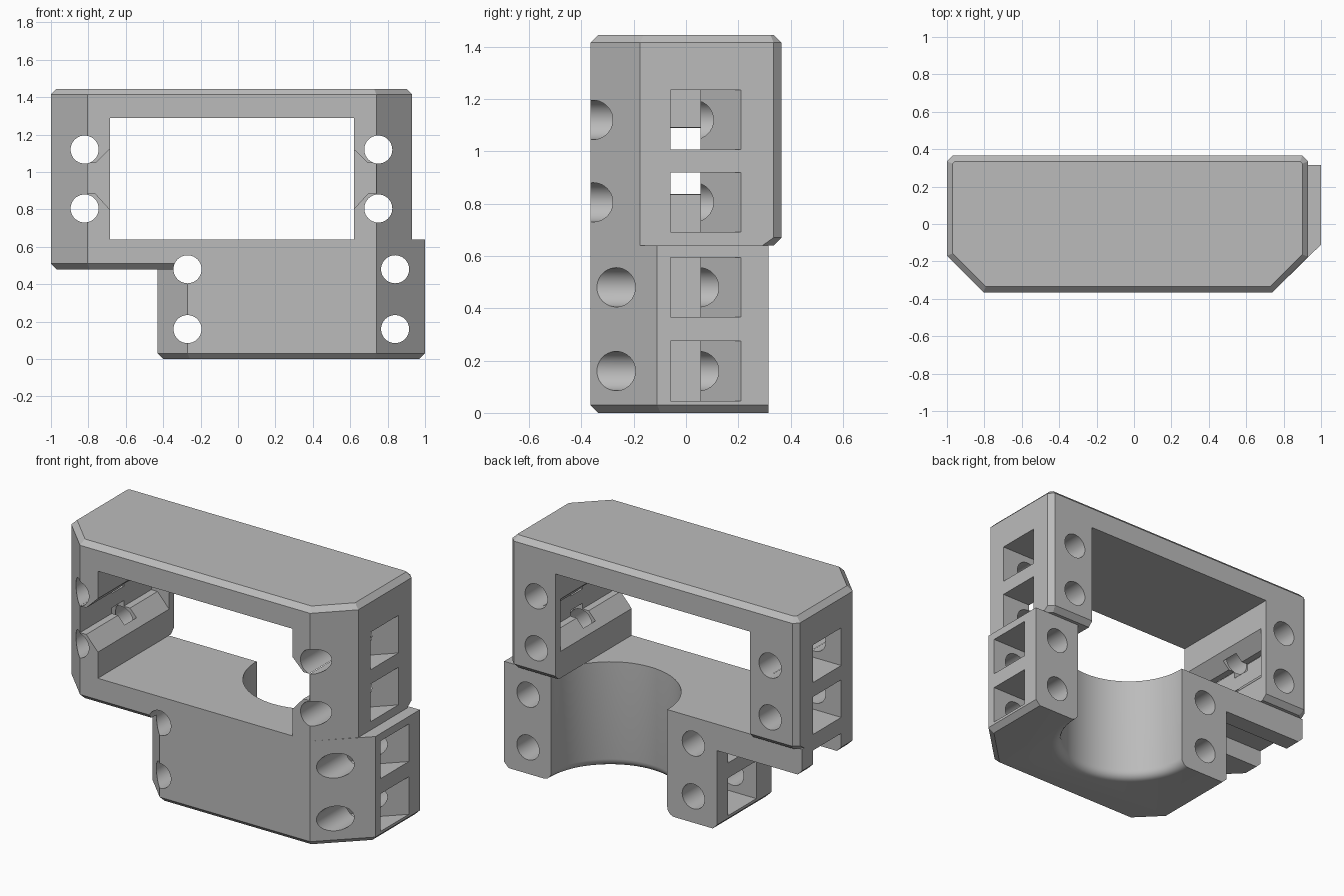
import bpy, math
from mathutils import Vector

if "Cube" in bpy.data.objects:
    bpy.data.objects.remove(bpy.data.objects["Cube"])

grey = bpy.data.materials.new("light_grey")
grey.diffuse_color = (0.5, 0.5, 0.5, 1)
grey.use_nodes = True
grey.node_tree.nodes["Principled BSDF"].inputs["Base Color"].default_value = grey.diffuse_color


def inset(poly, d, rule=lambda n: True):
    """Move the edges of a counter-clockwise polygon inward where rule(normal) holds."""
    lines = []
    for i, p in enumerate(poly):
        a, b = Vector(p), Vector(poly[(i + 1) % len(poly)])
        n = Vector(((b - a).y, -(b - a).x)).normalized()
        lines.append((n, n.dot(a) - (d if rule(n) else 0)))
    out = []
    for i in range(len(lines)):
        (n, c), (m, e) = lines[i - 1], lines[i]
        det = n.x * m.y - n.y * m.x
        out.append(((c * m.y - n.y * e) / det, (n.x * e - c * m.x) / det))
    return out


def loft(name, sections, axis='Z'):
    """Solid from matching polygons stacked along an axis."""
    n = len(sections[0][0])
    place = (lambda u, v, w: (u, v, w)) if axis == 'Z' else (lambda u, v, w: (u, w, v))
    verts = [place(u, v, w) for poly, w in sections for u, v in poly]
    faces = [tuple(reversed(range(n))), tuple(range(len(verts) - n, len(verts)))]
    for k in range(len(sections) - 1):
        for i in range(n):
            j = (i + 1) % n
            faces.append((k * n + i, k * n + j, k * n + n + j, k * n + n + i))
    if axis != 'Z':
        faces = [tuple(reversed(f)) for f in faces]
    me = bpy.data.meshes.new(name)
    me.from_pydata(verts, [], faces)
    me.materials.append(grey)
    ob = bpy.data.objects.new(name, me)
    bpy.context.collection.objects.link(ob)
    return ob


def circle(cx, cy, r, n=48):
    return [(cx + r * math.cos(2 * math.pi * i / n), cy + r * math.sin(2 * math.pi * i / n)) for i in range(n)]


def combine(target, other, op):
    bpy.context.view_layer.objects.active = target
    m = target.modifiers.new(op, 'BOOLEAN')
    m.operation, m.solver, m.object = op, 'EXACT', other
    bpy.ops.object.modifier_apply(modifier=m.name)
    bpy.data.objects.remove(other)


C = 0.03  # edge chamfer
not_back = lambda n: n.y < 0.1

# Lower block with chamfered front corners and bottom rim
low = [(-0.43, -0.205), (-0.27, -0.365), (0.74, -0.365), (1.0, -0.11), (1.0, 0.315), (-0.43, 0.315)]
body = loft("bracket_body", [(inset(low, C, not_back), 0), (low, C), (low, 0.64)])

# Overhanging floor on the left
floor = [(-1, -0.17), (-0.805, -0.365), (-0.2, -0.365), (-0.2, 0.315), (-1, 0.315)]
under = inset(floor, C, lambda n: n.y < 0.1 and n.x < 0.5)
combine(body, loft("overhang", [(under, 0.48), (floor, 0.51), (floor, 0.64)]), 'UNION')

# Round recess at the back, flared at the bottom
rc = (0.295, 0.305)
steps = [(0.39 + 0.05 * (1 - math.sin(a)), 0.05 * (1 - math.cos(a)))
         for a in [math.pi / 2 * i / 5 for i in range(6)]]
flare = [(circle(*rc, 0.44, 80), -0.1)] + [(circle(*rc, r, 80), z) for r, z in steps]
combine(body, loft("recess", flare + [(circle(*rc, 0.39, 80), 0.8)]), 'DIFFERENCE')

# Upper frame with window
up = [(-1, -0.17), (-0.805, -0.365), (0.74, -0.365), (0.93, -0.175),
      (0.93, 0.335), (0.90, 0.365), (-0.97, 0.365), (-1, 0.335)]
lip = inset(up, C, lambda n: n.y > 0.1)
frame = loft("frame", [(lip, 0.64), (up, 0.67), (up, 1.415), (inset(up, C), 1.445)])
window = [(-0.685, -0.5), (0.62, -0.5), (0.62, 0.5), (-0.685, 0.5)]
combine(frame, loft("window", [(window, 0.5), (window, 1.29)]), 'DIFFERENCE')
combine(body, frame, 'UNION')

# Cable grooves in the window side walls
for s in (1, -1):
    prof = [(0.60, 1.14), (0.695, 1.047), (0.737, 1.047), (0.737, 0.885), (0.695, 0.885), (0.60, 0.78)]
    prof = [(x if s > 0 else -0.068 - x, z) for x, z in prof]
    if s > 0:
        prof.reverse()
    combine(body, loft("groove", [(prof, -0.5), (prof, 0.318)], 'Y'), 'DIFFERENCE')

# Bolt holes and the side nut pockets: side, hole x, outer face x, heights
for s, cx, face, heights in ((1, 0.75, 0.93, (1.12, 0.805)), (-1, -0.82, -1.0, (1.12, 0.805)),
                             (1, 0.84, 1.0, (0.48, 0.16)), (-1, -0.27, -0.43, (0.48, 0.16))):
    inner, outer = cx - s * 0.1, s * 1.1
    plan = [(inner, -0.06), (outer, -0.06), (outer, 0.21), (face, 0.21),
            (face - s * 0.155, 0.055), (inner, 0.055)]
    if s < 0:
        plan.reverse()
    for z in heights:
        hole = circle(cx, z, 0.075, 40)
        combine(body, loft("bolt_hole", [(hole, -0.6), (hole, 0.6)], 'Y'), 'DIFFERENCE')
        combine(body, loft("nut_pocket", [(plan, z - 0.114), (plan, z + 0.114)]), 'DIFFERENCE')

bpy.ops.object.select_all(action='DESELECT')
body.select_set(True)
bpy.context.view_layer.objects.active = body
bpy.ops.object.shade_smooth_by_angle(angle=math.radians(25))
